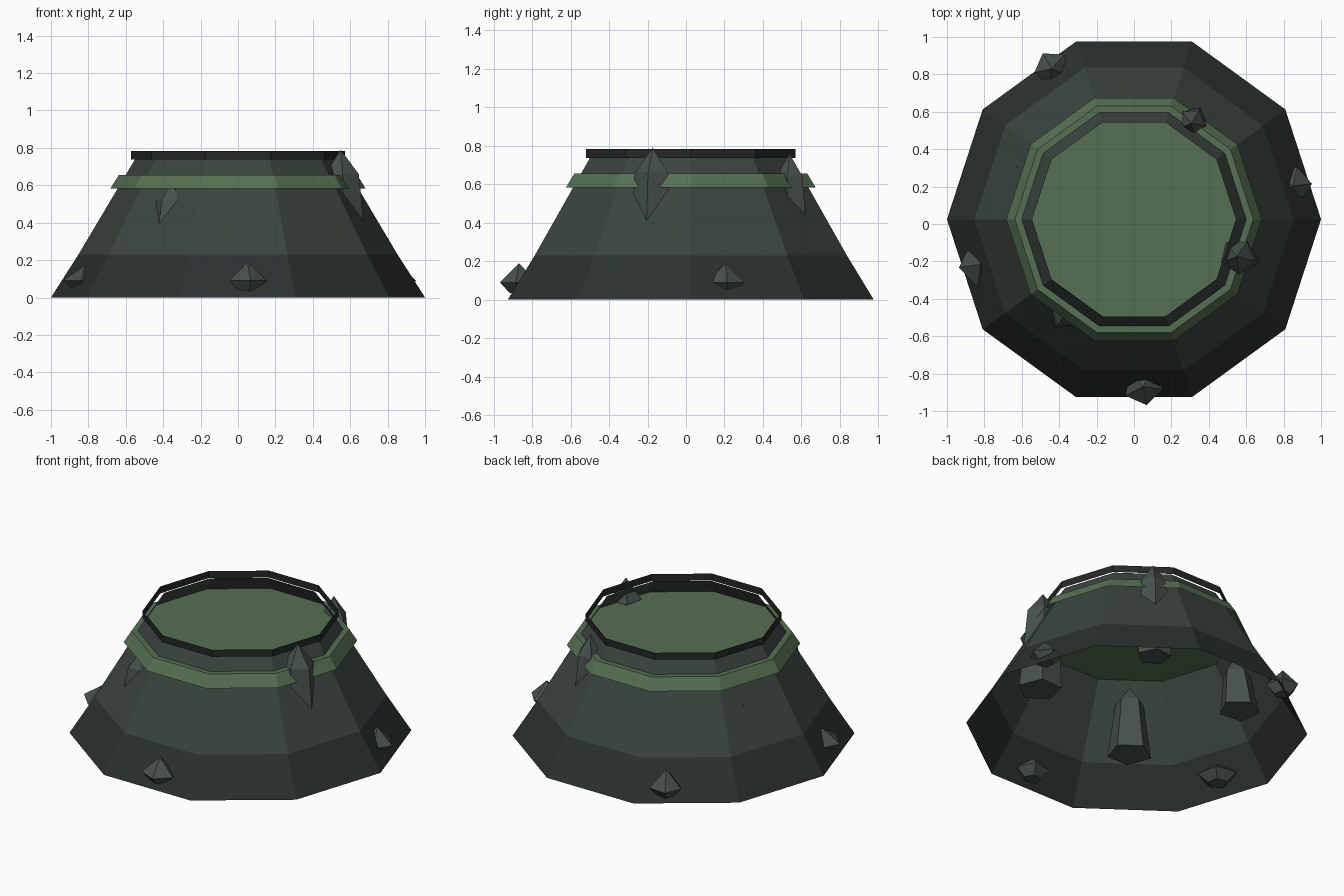
import bpy, bmesh, math, random

if "Cube" in bpy.data.objects:
    bpy.data.objects.remove(bpy.data.objects["Cube"])

CY = 0.025  # axis of the mound in y
random.seed(4)


def material(name, rgb):
    m = bpy.data.materials.new(name)
    m.diffuse_color = (*rgb, 1)
    m.use_nodes = True
    m.node_tree.nodes["Principled BSDF"].inputs["Base Color"].default_value = m.diffuse_color
    return m


LOWER = material("dark_stone", (0.024, 0.031, 0.029))
UPPER = material("stone", (0.043, 0.058, 0.049))
RIM = material("black_stone", (0.018, 0.021, 0.02))
GREEN = material("green", (0.092, 0.162, 0.085))
ROCK = material("rock", (0.062, 0.082, 0.072))


def loft(name, rings, sides, mat, center=(0, CY), turn=0.0, lean=(0, 0), jitter=0.0,
         cap_bottom=False, cap_top=False):
    """Stack of flat-sided rings (radius, z); radius 0 makes a point."""
    bm = bmesh.new()
    z0, z1 = rings[0][1], rings[-1][1]
    wobble = [1 + random.uniform(-jitter, jitter) for _ in range(sides)]
    loops = []
    for r, z in rings:
        t = (z - z0) / (z1 - z0)
        cx, cy = center[0] + lean[0] * t, center[1] + lean[1] * t
        if r == 0:
            loops.append([bm.verts.new((cx, cy, z))])
            continue
        loops.append([bm.verts.new((
            cx + r * wobble[i] * math.cos(turn + math.tau * i / sides),
            cy + r * wobble[i] * math.sin(turn + math.tau * i / sides), z))
            for i in range(sides)])
    for a, b in zip(loops, loops[1:]):
        for i in range(sides):
            j = (i + 1) % sides
            if len(b) == 1:
                bm.faces.new((a[i], a[j], b[0]))
            else:
                bm.faces.new((a[i], a[j], b[j], b[i]))
    if cap_bottom:
        bm.faces.new(loops[0][::-1])
    if cap_top:
        bm.faces.new(loops[-1])
    me = bpy.data.meshes.new(name)
    bm.to_mesh(me)
    bm.free()
    me.materials.append(mat)
    ob = bpy.data.objects.new(name, me)
    bpy.context.collection.objects.link(ob)
    return ob


# Open mound walls
loft("lower_wall", [(1.0, 0.0), (0.853, 0.23)], 10, LOWER)
loft("upper_wall", [(0.853, 0.23), (0.545, 0.748)], 10, UPPER)

# Green band with a lid: the lid shows inside the mound as a pool
loft("green_band", [(0.683, 0.582), (0.637, 0.655)], 10, GREEN, cap_top=True)

# Thin open rim
loft("rim", [(0.573, 0.737), (0.573, 0.782)], 10, RIM)

# Upright crystals through the wall:
# x, y, base z, shoulder z, tip z, base r, shoulder r, turn
crystals = [
    (0.572, -0.18, 0.14, 0.66, 0.79, 0.13, 0.095, -0.25),
    (0.32, 0.56, 0.13, 0.64, 0.76, 0.10, 0.075, 1.05),
    (-0.37, -0.485, 0.19, 0.52, 0.62, 0.13, 0.085, -2.2),
    (-0.57, 0.28, 0.22, 0.46, 0.57, 0.125, 0.085, 2.7),
]
for n, (x, y, z0, z1, z2, r0, r1, turn) in enumerate(crystals, 1):
    loft(f"crystal_{n}", [(r0, z0), (r1, z1), (0, z2)], 5, ROCK, (x, y), turn,
         lean=(-0.04 * x, -0.04 * y), jitter=0.06, cap_bottom=True)

# Squat rocks on the lower wall: x, y, radius, bottom z, middle z, tip z, turn
rocks = [
    (0.05, -0.868, 0.103, 0.035, 0.09, 0.19, -1.4),
    (-0.44, 0.83, 0.1, 0.035, 0.09, 0.20, 2.1),
    (0.85, 0.205, 0.105, 0.045, 0.09, 0.19, 0.1),
    (-0.82, -0.215, 0.115, 0.04, 0.09, 0.17, 3.3),
]
for n, (x, y, r, z0, z1, z2, turn) in enumerate(rocks, 1):
    loft(f"rock_{n}", [(0.5 * r, z0), (r, z1), (0, z2)], 5, ROCK, (x, y), turn,
         jitter=0.06, cap_bottom=True)
